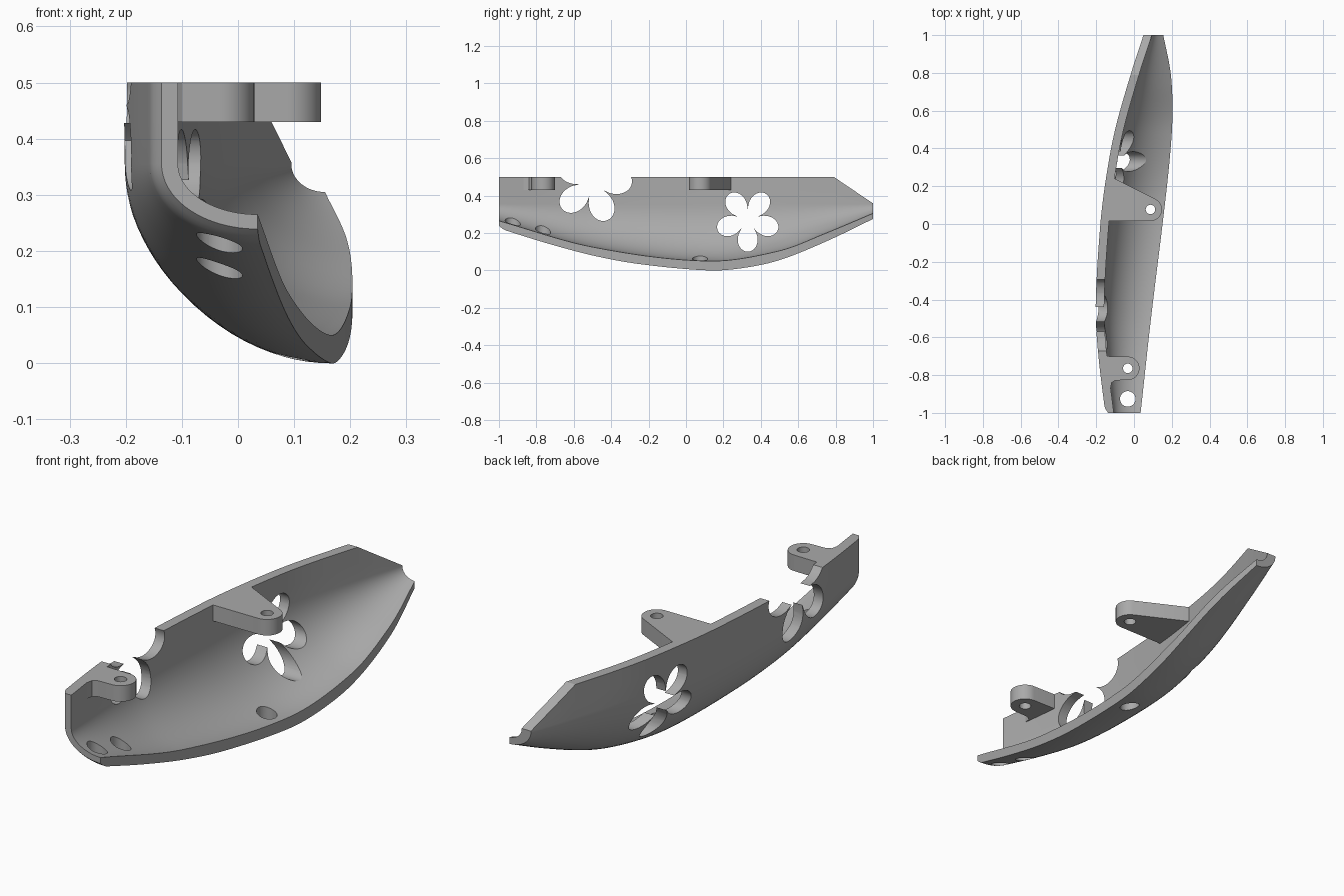
import bpy, bmesh, math

if "Cube" in bpy.data.objects:
    bpy.data.objects.remove(bpy.data.objects["Cube"])

grey = bpy.data.materials.new("plain grey")
grey.use_nodes = True
grey.diffuse_color = (0.4, 0.4, 0.4, 1)
grey.node_tree.nodes["Principled BSDF"].inputs["Base Color"].default_value = (0.4, 0.4, 0.4, 1)

TOP, CREASE = 0.5, 0.355


def curve(keys):
    """Smooth interpolation through (y, value) pairs."""
    def slope(i):
        a, b = keys[max(i - 1, 0)], keys[min(i + 1, len(keys) - 1)]
        return (b[1] - a[1]) / (b[0] - a[0])

    def value(y):
        i = 0
        while i < len(keys) - 2 and y > keys[i + 1][0]:
            i += 1
        (y0, v0), (y1, v1) = keys[i], keys[i + 1]
        h = y1 - y0
        t = (y - y0) / h
        return ((2 * t**3 - 3 * t**2 + 1) * v0 + (t**3 - 2 * t**2 + t) * h * slope(i)
                + (3 * t**2 - 2 * t**3) * v1 + (t**3 - t**2) * h * slope(i + 1))
    return value


# Guide curves along the length
wall_x = curve([(-1, -.152), (-.7, -.188), (-.45, -.203), (0, -.178), (.25, -.147), (.5, -.1), (.8, -.015), (1, .05)])
rim_x = curve([(-1, .035), (-.5, .09), (.1, .163), (.4, .194), (.6, .204), (.8, .194), (1, .155)])
keel_z = curve([(-1, .225), (-.75, .147), (-.5, .08), (-.25, .034), (.12, 0), (.3, .012), (.5, .055), (.75, .155), (1, .275)])
floor_z = curve([(-1, .265), (-.5, .125), (.12, .05), (.5, .105), (.75, .2), (1, .305)])


def make_object(name, bm):
    bmesh.ops.recalc_face_normals(bm, faces=bm.faces)
    mesh = bpy.data.meshes.new(name)
    bm.to_mesh(mesh)
    bm.free()
    mesh.materials.append(grey)
    obj = bpy.data.objects.new(name, mesh)
    bpy.context.collection.objects.link(obj)
    return obj


def prism(name, points, vector):
    """Extrude a closed outline along a vector."""
    bm = bmesh.new()
    face = bm.faces.new([bm.verts.new(p) for p in points])
    geom = bmesh.ops.extrude_face_region(bm, geom=[face])["geom"]
    bmesh.ops.translate(bm, vec=vector, verts=[v for v in geom if isinstance(v, bmesh.types.BMVert)])
    return make_object(name, bm)


def drill(name, x, y, radius, low, high):
    ring = [math.tau * i / 40 for i in range(40)]
    pts = [(x + radius * math.cos(a), y + radius * math.sin(a), low) for a in ring]
    return prism(name, pts, (0, 0, high - low))


def flower(name, y, z, size, turn):
    """Five-petal cutter running across the wall."""
    pts = []
    for i in range(120):
        a = math.tau * i / 120
        r = size * (.33 + .67 * abs(math.cos(2.5 * a)) ** .65)
        pts.append((-.35, y + r * math.cos(a + turn), z + r * math.sin(a + turn)))
    return prism(name, pts, (.42, 0, 0))


def finish(obj, cutters):
    bpy.ops.object.select_all(action='DESELECT')
    bpy.context.view_layer.objects.active = obj
    obj.select_set(True)
    for cutter in cutters:
        mod = obj.modifiers.new("cut", 'BOOLEAN')
        mod.operation, mod.solver, mod.object = 'DIFFERENCE', 'EXACT', cutter
        bpy.ops.object.modifier_apply(modifier=mod.name)
        bpy.data.objects.remove(cutter)
    bpy.ops.object.shade_smooth_by_angle(angle=math.radians(28))


# Curved shell: straight wall above the crease, quarter ellipse below it
def half_section(y, x, bottom):
    top = min(TOP, CREASE + .003 + (TOP - CREASE - .003) * (1 - y) / .21)
    pts = [(x, top), (x, (top + CREASE) / 2)]
    for i in range(25):
        a = math.pi / 2 * i / 24
        pts.append((rim_x(y) - (rim_x(y) - x) * math.cos(a), CREASE - (CREASE - bottom) * math.sin(a)))
    return pts


def section(y):
    inner_x = wall_x(y) + .045
    outer = half_section(y, wall_x(y), keel_z(y))
    inner = half_section(y, inner_x, floor_z(y))
    blend = max(0, (-.96 - y) / .04) ** 2 * .35  # rounded front lip
    outer = [(a[0] + (b[0] - a[0]) * blend, a[1] + (b[1] - a[1]) * blend) for a, b in zip(outer, inner)]
    return outer + inner[::-1]


stations = [-1, -.99, -.98, -.97, -.96] + [-.96 + 1.75 * i / 50 for i in range(1, 51)]
stations += [.79 + .21 * i / 8 for i in range(1, 9)]
bm = bmesh.new()
rings = [[bm.verts.new((x, y, z)) for x, z in section(y)] for y in stations]
n = len(rings[0])
for a, b in zip(rings, rings[1:]):
    for i in range(n):
        j = (i + 1) % n
        bm.faces.new((a[i], a[j], b[j], b[i]))
for ring in (rings[0], rings[-1]):
    for i in range(n // 2 - 1):
        bm.faces.new((ring[i], ring[i + 1], ring[n - 2 - i], ring[n - 1 - i]))
shell = make_object("curved_shell", bm)

finish(shell, [
    flower("front_flower_cutter", -.5, .465, .212, math.radians(-68)),
    flower("rear_flower_cutter", .33, .27, .17, math.radians(-90)),
    drill("lip_hole_cutter", -.033, -.926, .041, -.2, .42),
    drill("front_hole_cutter", -.033, -.764, .041, -.2, .42),
    drill("rear_hole_cutter", .087, .075, .041, -.2, .42),
])


# Mounting lugs: rounded tabs rooted in the wall
def lug(name, x, y, radius, root, back_angle):
    arc = [math.radians(-90 + (90 + back_angle) * i / 24) for i in range(25)]
    outline = root + [(x + radius * math.cos(a), y + radius * math.sin(a)) for a in arc]
    obj = prism(name, [(px, py, .43) for px, py in outline], (0, 0, TOP - .43))
    finish(obj, [drill(name + "_cutter", x, y, .025, .3, .6)])


lug("front_lug", -.033, -.764, .062,
    [(-.14, -.7), (-.165, -.7), (-.155, -.875), (-.125, -.875), (-.118, -.84), (-.1, -.828)], 90)
lug("rear_lug", .087, .077, .061, [(-.105, .242), (-.13, .25), (-.15, .01), (-.13, .016)], 62)
